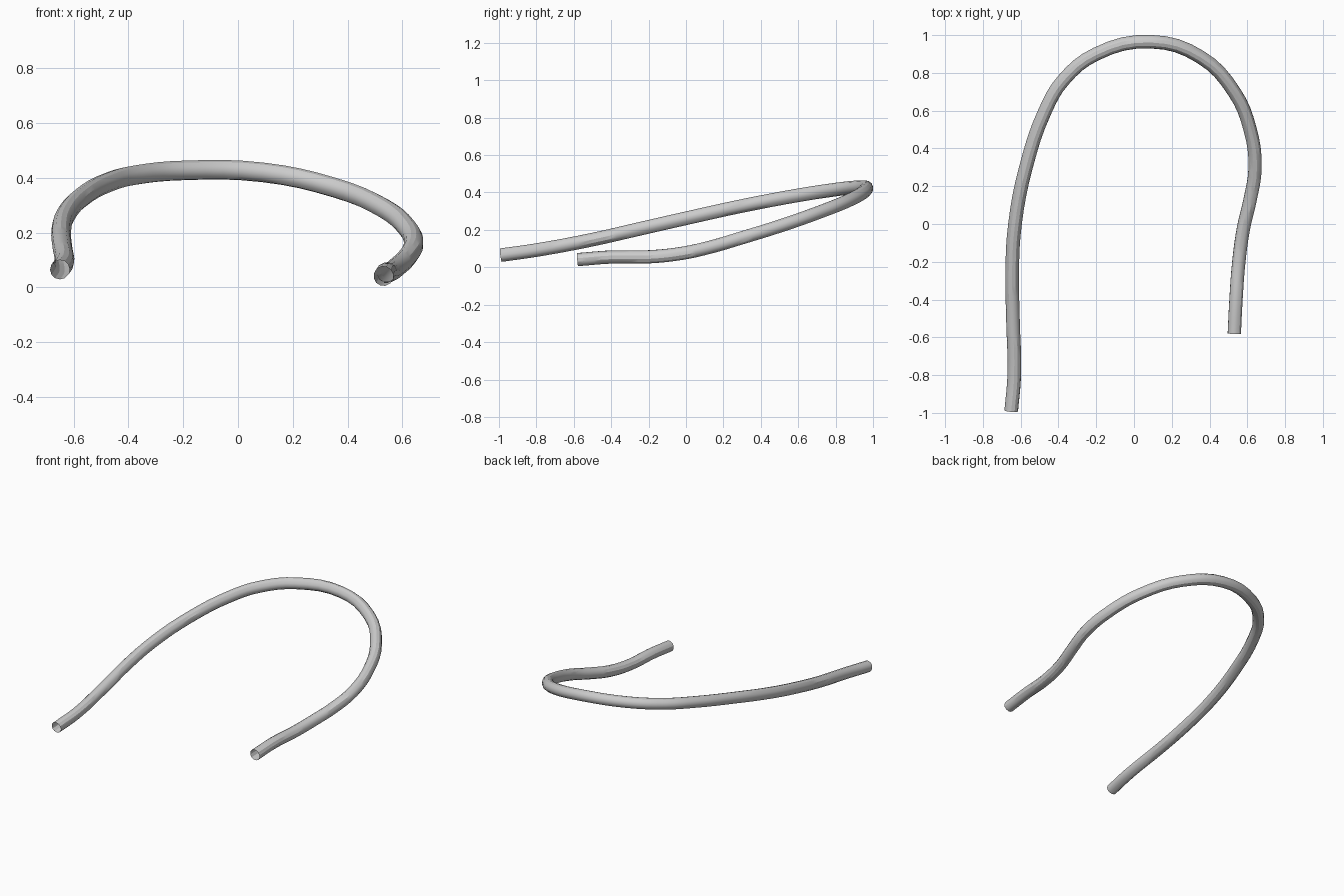
import bpy

if "Cube" in bpy.data.objects:
    bpy.data.objects.remove(bpy.data.objects["Cube"])

# Centre line of the bent tube, from the long leg round the arch to the short leg
path = [
    (-0.65, -0.99, 0.065), (-0.634, -0.8, 0.092), (-0.641, -0.5, 0.148),
    (-0.645, -0.25, 0.205), (-0.63, 0.0, 0.262), (-0.572, 0.3, 0.328),
    (-0.47, 0.6, 0.385), (-0.375, 0.76, 0.41), (-0.2, 0.9, 0.427),
    (0.09, 0.965, 0.42), (0.35, 0.885, 0.365), (0.53, 0.7, 0.29),
    (0.615, 0.5, 0.22), (0.641, 0.3, 0.158), (0.615, 0.13, 0.108),
    (0.58, -0.02, 0.075), (0.555, -0.2, 0.056), (0.54, -0.4, 0.055),
    (0.531, -0.58, 0.041),
]

# Hollow, open-ended round tube swept along the path
curve = bpy.data.curves.new("bent_tube", 'CURVE')
curve.dimensions = '3D'
curve.bevel_depth = 0.036
curve.bevel_resolution = 4
curve.resolution_u = 4
spline = curve.splines.new('BEZIER')
spline.bezier_points.add(len(path) - 1)
for point, co in zip(spline.bezier_points, path):
    point.co = co
    point.handle_left_type = point.handle_right_type = 'AUTO'

tube = bpy.data.objects.new("bent_tube", curve)
bpy.context.collection.objects.link(tube)

grey = bpy.data.materials.new("light_grey")
grey.diffuse_color = (0.6, 0.6, 0.6, 1)
grey.use_nodes = True
grey.node_tree.nodes["Principled BSDF"].inputs["Base Color"].default_value = grey.diffuse_color
curve.materials.append(grey)

# Turn the sweep into a mesh with smooth sides
bpy.context.view_layer.objects.active = tube
tube.select_set(True)
bpy.ops.object.convert(target='MESH')
bpy.ops.object.shade_smooth_by_angle()
